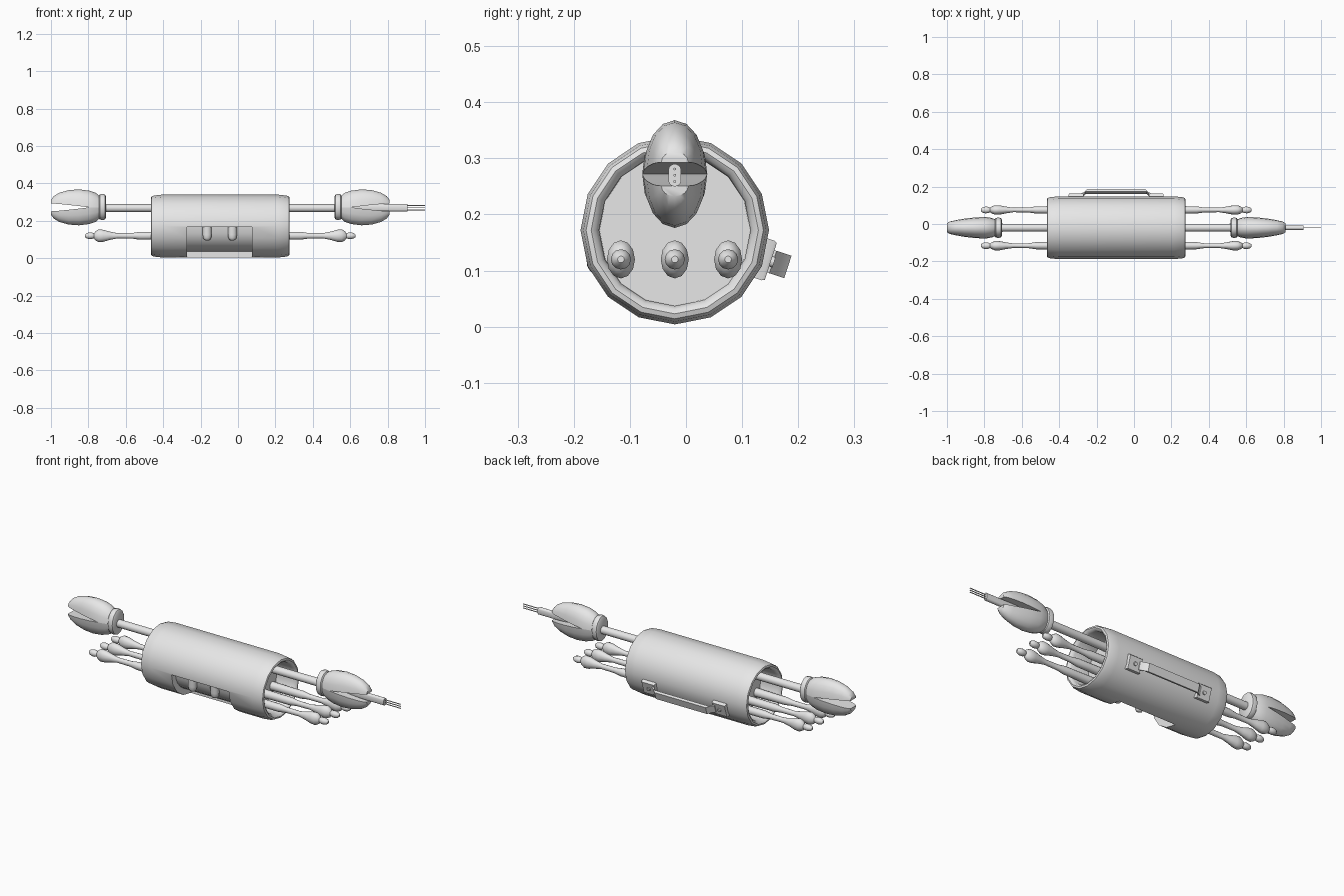
import bpy, bmesh, math
from mathutils import Vector

if "Cube" in bpy.data.objects:
    bpy.data.objects.remove(bpy.data.objects["Cube"])

C = -0.095            # mirror plane in x of the body
Y0, Z0 = -0.02, 0.172  # barrel axis
grey = bpy.data.materials.new("plain_grey")
grey.diffuse_color = (0.8, 0.8, 0.8, 1)
grey.use_nodes = True
grey.node_tree.nodes["Principled BSDF"].inputs["Base Color"].default_value = grey.diffuse_color


def smooth(ob, angle=40):
    bpy.ops.object.select_all(action='DESELECT')
    ob.select_set(True)
    bpy.context.view_layer.objects.active = ob
    bpy.ops.object.shade_smooth_by_angle(angle=math.radians(angle))


def loft(name, rings, shade=True):
    """Skin a list of closed rings and cap both ends."""
    bm = bmesh.new()
    vs = [[bm.verts.new(p) for p in r] for r in rings]
    n = len(rings[0])
    for a, b in zip(vs, vs[1:]):
        for i in range(n):
            j = (i + 1) % n
            bm.faces.new((a[i], a[j], b[j], b[i]))
    bm.faces.new(vs[0])
    bm.faces.new(vs[-1])
    bmesh.ops.recalc_face_normals(bm, faces=bm.faces)
    me = bpy.data.meshes.new(name)
    bm.to_mesh(me)
    bm.free()
    me.materials.append(grey)
    ob = bpy.data.objects.new(name, me)
    bpy.context.collection.objects.link(ob)
    if shade:
        smooth(ob)
    return ob


def ellipse(x, y, z, ry, rz, n):
    return [(x, y + ry * math.cos(2 * math.pi * i / n),
             z + rz * math.sin(2 * math.pi * i / n)) for i in range(n)]


def lathe(name, side, y, z, profile, n):
    """Elliptical sections (distance, ry, rz) along x from the mirror plane."""
    return loft(name, [ellipse(C + side * d, y, z, ry, rz, n) for d, ry, rz in profile])


# Barrel with rounded rims and recessed ends
half = [(0.25, 0.134), (0.352, 0.135), (0.366, 0.141), (0.371, 0.149),
        (0.368, 0.158), (0.355, 0.163), (0.31, 0.168)]
prof = [(-d, r) for d, r in half] + [(d, r) for d, r in reversed(half)]
barrel = loft("barrel", [ellipse(C + d, Y0, Z0, r, r, 16) for d, r in prof], False)

# Recess in the lower front quarter
arc = [math.radians(182 + 88 * i / 6) for i in range(7)]
sect = [(0.135, a) for a in arc] + [(0.21, a) for a in reversed(arc)]
cutter = loft("recess_cutter", [[(x, Y0 + r * math.cos(a), Z0 + r * math.sin(a))
                                 for r, a in sect] for x in (-0.272, 0.075)], False)
cutter.hide_render = True
mod = barrel.modifiers.new("recess", 'BOOLEAN')
mod.object = cutter
mod.operation = 'DIFFERENCE'
mod.solver = 'EXACT'
bpy.context.view_layer.objects.active = barrel
bpy.ops.object.modifier_apply(modifier=mod.name)
bpy.data.objects.remove(cutter)
smooth(barrel)

# Two teeth hanging from the top of the recess
for k, x in enumerate((-0.165, -0.03)):
    rings = []
    for z, f in ((0.2, 1), (0.125, 1), (0.108, 0.9), (0.099, 0.65), (0.095, 0.3)):
        rings.append([(x + 0.024 * f * math.cos(t * math.pi / 6),
                       -0.158 + 0.02 * f * math.sin(t * math.pi / 6), z) for t in range(12)])
    loft(f"tooth_{k + 1}", rings)

# Claw outline: distance, half width, half height, mouth gap
CLAW = [(0.64, 0.042, 0.055, 0), (0.665, 0.052, 0.077, 0), (0.70, 0.058, 0.089, 0),
        (0.755, 0.055, 0.096, 0.007), (0.81, 0.049, 0.092, 0.013),
        (0.86, 0.040, 0.078, 0.018), (0.89, 0.033, 0.060, 0.020), (0.905, 0.024, 0.040, 0.021)]
LEG = [(0.24, 0.022, 0.023), (0.37, 0.020, 0.021), (0.43, 0.019, 0.021), (0.47, 0.013, 0.015),
       (0.55, 0.012, 0.014), (0.59, 0.018, 0.022), (0.625, 0.025, 0.032), (0.65, 0.025, 0.034),
       (0.668, 0.017, 0.024), (0.674, 0.012, 0.013), (0.685, 0.017, 0.017),
       (0.70, 0.018, 0.018), (0.715, 0.014, 0.014), (0.724, 0.006, 0.006)]

for s, side in ((-1, "left"), (1, "right")):
    # Neck rod and collar
    lathe(f"{side}_neck_rod", s, Y0, 0.268, [(0.24, 0.021, 0.021), (0.63, 0.021, 0.021)], 16)
    lathe(f"{side}_collar", s, Y0, 0.274,
          [(0.612, 0.045, 0.058), (0.617, 0.052, 0.067), (0.630, 0.055, 0.070),
           (0.644, 0.052, 0.067), (0.650, 0.044, 0.058)], 16)
    # Upper and lower jaws
    for u, jaw in ((1, "upper"), (-1, "lower")):
        rings = [[(C + s * d, Y0 + w * math.cos(math.pi * i / 8),
                   0.272 + u * (g + (h - g) * math.sin(math.pi * i / 8))) for i in range(9)]
                 for d, w, h, g in CLAW]
        loft(f"{side}_{jaw}_jaw", rings)
    # Three legs
    for k, y in enumerate((-0.116, Y0, 0.075)):
        lathe(f"{side}_leg_{k + 1}", s, y, 0.12, LEG, 12)

# Flat cable held in the right jaws, with three bare wires
stadium = [(0.0115 * math.cos(t), 0.27 + (0.0085 if math.sin(t) > 0 else -0.0085)
            + 0.0115 * math.sin(t)) for t in [(i + 0.5) * math.pi / 8 for i in range(16)]]
loft("cable", [[(x, Y0 + y, z) for y, z in stadium] for x in (0.6, 0.905)])
for k, z in enumerate((0.259, 0.27, 0.281)):
    loft(f"wire_{k + 1}", [ellipse(x, Y0, z, 0.0025, 0.0025, 8) for x in (0.89, 1.0)])

# Carrying handle on the back, tilted downward
TILT = math.radians(-18)
OUT = Vector((0, math.cos(TILT), math.sin(TILT)))
TAN = Vector((0, -math.sin(TILT), math.cos(TILT)))
AXIS = Vector((0, Y0, Z0))


def on_back(x, r, t):
    return AXIS + Vector((x, 0, 0)) + OUT * r + TAN * t


for s, side in ((-1, "left"), (1, "right")):
    # Mounting plate and bolt
    x = C + s * 0.214
    loft(f"{side}_handle_plate", [[on_back(x + a * f, r, b * f) for a, b in
         ((-0.04, -0.037), (0.04, -0.037), (0.04, 0.037), (-0.04, 0.037))]
         for r, f in ((0.15, 1), (0.175, 1), (0.18, 0.93))])
    loft(f"{side}_handle_bolt", [[on_back(x + 0.01 * math.cos(t * math.pi / 5), r,
         0.01 * math.sin(t * math.pi / 5)) for t in range(10)] for r in (0.17, 0.186)])

# Strap bent down to the plates
path = [(0.19, 0.176), (0.172, 0.186), (0.155, 0.204)]
path = [(-d, r) for d, r in path] + [(d, r) for d, r in reversed(path)]
loft("handle_strap", [[on_back(C + d + math.copysign(a, d) * (abs(d) < 0.19), r + b, t)
     for a, b, t in ((0, 0.008, -0.021), (0, 0.008, 0.021),
                     (-0.008, -0.008, 0.021), (-0.008, -0.008, -0.021))] for d, r in path])
